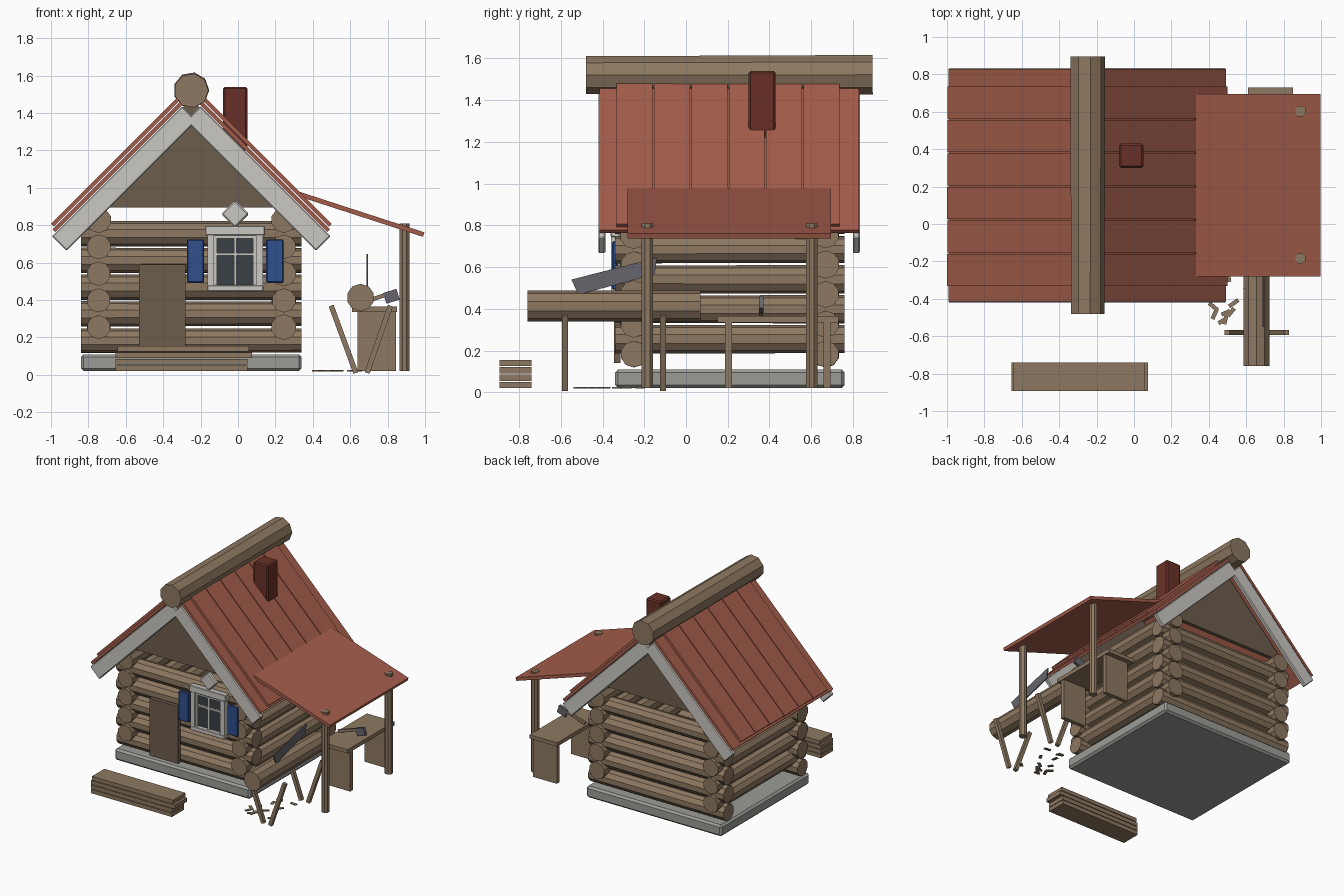
import bpy, math, random
from mathutils import Vector

if "Cube" in bpy.data.objects:
    bpy.data.objects.remove(bpy.data.objects["Cube"])

random.seed(4)


def mat(name, rgb):
    m = bpy.data.materials.new(name)
    m.diffuse_color = (*rgb, 1)
    m.use_nodes = True
    m.node_tree.nodes["Principled BSDF"].inputs["Base Color"].default_value = m.diffuse_color
    return m


WOOD = mat("wood", (.27, .19, .12))
DARK = mat("dark_wood", (.15, .11, .075))
ROOF = mat("roof_red", (.37, .11, .07))
BRICK = mat("brick", (.14, .03, .02))
BLUE = mat("shutter_blue", (.03, .08, .27))
GLASS = mat("glass", (.04, .05, .06))
TRIM = mat("trim", (.6, .58, .54))
STONE = mat("stone", (.33, .33, .31))
STEEL = mat("steel", (.13, .13, .15))


def mesh(name, verts, faces, m):
    me = bpy.data.meshes.new(name)
    me.from_pydata(verts, [], faces)
    me.materials.append(m)
    o = bpy.data.objects.new(name, me)
    bpy.context.collection.objects.link(o)
    return o


def box(name, c, s, m, rot=(0, 0, 0), bevel=0):
    """Box from centre and size."""
    v = [(x * s[0] / 2, y * s[1] / 2, z * s[2] / 2)
         for x in (-1, 1) for y in (-1, 1) for z in (-1, 1)]
    f = [(0, 1, 3, 2), (4, 6, 7, 5), (0, 4, 5, 1), (2, 3, 7, 6), (0, 2, 6, 4), (1, 5, 7, 3)]
    o = mesh(name, v, f, m)
    o.location, o.rotation_euler = c, rot
    if bevel:
        b = o.modifiers.new("bevel", "BEVEL")
        b.width, b.segments = bevel, 1
    return o


def span(name, x, y, z, m, bevel=0):
    """Box from ranges on each axis."""
    return box(name, [(r[0] + r[1]) / 2 for r in (x, y, z)],
               [r[1] - r[0] for r in (x, y, z)], m, bevel=bevel)


def log(name, a, b, r, m, n=10, r2=None):
    """Flat-sided cylinder between two points."""
    a, b = Vector(a), Vector(b)
    q = (b - a).to_track_quat('Z', 'Y')
    v = [p + q @ Vector((k * math.cos(t), k * math.sin(t), 0))
         for p, k in ((a, r), (b, r2 or r))
         for t in [2 * math.pi * (i + .5) / n for i in range(n)]]
    f = [(i, (i + 1) % n, n + (i + 1) % n, n + i) for i in range(n)]
    f += [tuple(range(n - 1, -1, -1)), tuple(range(n, 2 * n))]
    return mesh(name, v, f, m)


# Foundation
span("foundation", (-.84, .34), (-.34, .76), (.02, .11), STONE, .015)

# Interlocking log walls
for i in range(5):
    z = .183 + .143 * i
    for y in (-.25, .67):
        log("cross_log", (-.84, y, z), (.34, y, z), random.uniform(.063, .069), WOOD,
            r2=random.uniform(.063, .069))
    for x in (-.745, .245):
        log("side_log", (x, -.34, z + .072), (x, .76, z + .072), random.uniform(.063, .069), WOOD,
            r2=random.uniform(.063, .069))

# Gables
for y in (-.25, .67):
    p = [(-.83, .895), (.33, .895), (-.25, 1.475)]
    v = [(x, y + d, z) for d in (-.015, .015) for x, z in p]
    mesh("gable", v, [(0, 1, 2), (5, 4, 3), (0, 3, 4, 1), (1, 4, 5, 2), (2, 5, 3, 0)], DARK)


# Roof: position by distance down the slope (u) and height off it (n)
def sloped(name, s, u, n, y, m, bevel=0):
    k = math.sqrt(.5)
    uc, nc = sum(u) / 2, sum(n) / 2
    box(name, (-.25 + s * k * (uc + nc), sum(y) / 2, 1.486 + k * (nc - uc)),
        (u[1] - u[0], y[1] - y[0], n[1] - n[0]), m, (0, s * math.pi / 4, 0), bevel)


for s in (-1, 1):
    sloped("roof_deck", s, (0, 1.025), (.003, .025), (-.415, .83), ROOF)
    for i in range(6):
        y = -.332 + .179 * i
        sloped("roof_plank", s, (.02, 1.01 + random.uniform(-.006, .004)), (.03, .05),
               (y, y + .172), ROOF)
    for y in (-.42, .80):
        sloped("barge_board", s, (.07, 1.054), (-.11, 0), (y, y + .033), TRIM, .006)
log("ridge_log", (-.25, -.48, 1.52), (-.25, .895, 1.522), .092, WOOD, 9, .096)
span("chimney", (-.08, .05), (.30, .43), (1.2, 1.54), BRICK, .01)

# Door and plank pile in front
span("door", (-.53, -.28), (-.345, -.315), (.14, .59), DARK)
for i, dx in enumerate((-.01, -.01, .005, .0)):
    a = (-.655, .075) if i == 2 else (-.645 + dx, .06 + dx)
    span("stacked_plank", a, (-.893, -.74), (.02 + .035 * i, .05 + .035 * i), WOOD)

# Window with frame, bars and shutters
WX = -.015
span("window_glass", (-.14, .11), (-.33, -.31), (.46, .76), GLASS)
span("window_head", (-.175, .145), (-.362, -.315), (.745, .797), TRIM, .005)
span("window_sill", (-.165, .135), (-.362, -.315), (.445, .48), TRIM, .005)
for s in (-1, 1):
    box("window_jamb", (WX + s * .13, -.338, .612), (.035, .044, .27), TRIM)
    box("window_inner_frame", (WX + s * .104, -.333, .612), (.016, .03, .27), TRIM)
    box("shutter", (WX + s * .212, -.34, .608), (.092, .028, .232), BLUE, bevel=.006)
box("window_mullion", (WX, -.335, .612), (.014, .02, .27), TRIM)
box("window_crossbar", (WX, -.335, .645), (.21, .02, .014), TRIM)
box("window_top_rail", (WX, -.335, .737), (.21, .03, .016), TRIM)
box("diamond_ornament", (WX, -.335, .86), (.105, .035, .105), TRIM, (0, math.pi / 4, 0), .008)

# Lean-to roof and posts
box("lean_to_roof", (.66, .208, .858), (.70, .976, .025), ROOF, (0, math.radians(18), 0))
for y in (-.185, .603):
    log("lean_to_post", (.89, y, .02), (.89, y, .81), .03, WOOD, 8)

# Bench
span("bench_seat", (.61, .85), (.15, .73), (.335, .365), WOOD)
for y in (.188, .66):
    span("bench_leg", (.64, .845), (y, y + .032), (.02, .335), WOOD)

# Axe lying on the bench
box("axe_handle", (.72, .36, .405), (.2, .018, .022), WOOD, (0, math.radians(-18), 0))
box("axe_head", (.82, .36, .42), (.075, .022, .06), STEEL, (0, math.radians(-18), 0))

# Sawhorse with log and saw
log("sawn_log", (.655, -.76, .413), (.655, .07, .413), .074, WOOD, 10)
for y in (-.58, -.11):
    for x0, x1 in ((.498, .63), (.815, .69)):
        d = Vector((x1 - x0, 0, -.36))
        box("sawhorse_leg", ((x0 + x1) / 2, y, .19), (.028, .028, d.length), WOOD,
            (0, math.atan2(d.x, d.z) + math.pi, 0))
p = [(-.55, .54), (-.515, .468), (-.15, .565), (-.14, .645)]
v = [(x, y, z) for x in (.687, .695) for y, z in p]
mesh("saw_blade", v, [(0, 1, 2, 3), (7, 6, 5, 4)] +
     [(i, i + 4, (i + 1) % 4 + 4, (i + 1) % 4) for i in range(4)], STEEL)

# Wood chips on the ground
for i in range(14):
    box("wood_chip", (random.uniform(.42, .66), random.uniform(-.54, -.2), .022),
        (random.uniform(.04, .06), .022, .006), WOOD, (0, 0, random.uniform(0, math.pi)))
